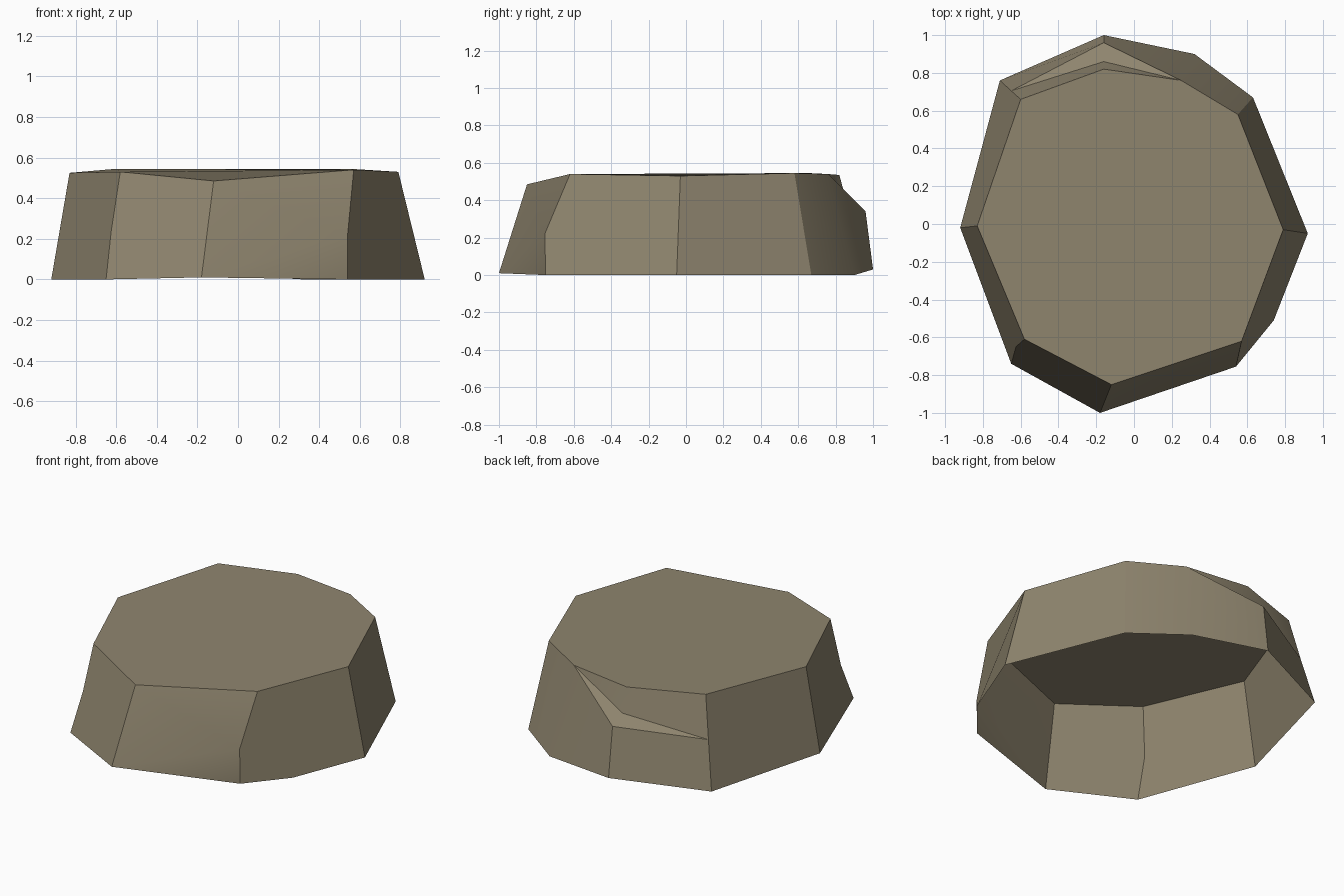
import bpy, bmesh

if "Cube" in bpy.data.objects:
    bpy.data.objects.remove(bpy.data.objects["Cube"])

# Ground ring, counter-clockwise from the back corner
ground = [(-.16, 1, .03), (.32, .90, 0), (.63, .67, 0), (.92, -.05, 0), (.74, -.51, 0),
          (.54, -.75, 0), (-.18, -1, .01), (-.65, -.74, 0), (-.92, -.02, 0), (-.71, .76, 0)]
# Top rim, same numbering (corner 4 has no rim point)
rim = [(-.16, .82, .535), (.25, .76, .54), (.55, .58, .545), (.79, -.03, .53), None,
       (.57, -.62, .54), (-.12, -.85, .485), (-.58, -.61, .53), (-.83, -.01, .525), (-.60, .66, .545)]
# Chips part-way up the walls
chips = {'ledge': (-.16, .96, .34), 'notch': (-.16, .86, .385), 'left': (-.65, .705, .29),
         'front': (.54, -.755, .22), 'dent': (-.625, -.65, .235)}

bm = bmesh.new()
V = {f'g{i}': bm.verts.new(p) for i, p in enumerate(ground)}
V.update({f't{i}': bm.verts.new(p) for i, p in enumerate(rim) if p})
V.update({k: bm.verts.new(p) for k, p in chips.items()})

faces = [
    't0 t1 t2 t3 t5 t6 t7 t8 t9',                       # top
    'g1 g2 t2 t1', 'g2 g3 t3 t2',                       # right-back walls
    'g3 g4 g5 front t5 t3',                             # right-front wall
    'front g6 t6 t5', 'front g5 g6',                    # front walls
    'g6 g7 dent t7 t6', 'g7 g8 t8 t7 dent',             # left-front walls
    'g8 g9 left t9 t8', 'g9 g0 ledge left',             # left-back walls
    'g0 g1 t1 ledge', 'ledge t1 notch', 'left ledge notch',
    'notch t1 t0', 'left notch t0 t9',                  # back notch
]
for f in faces:
    bm.faces.new([V[n] for n in f.split()])
bmesh.ops.recalc_face_normals(bm, faces=bm.faces)
top = max(bm.faces, key=lambda f: f.calc_area())
if top.normal.z < 0:
    bmesh.ops.reverse_faces(bm, faces=bm.faces)

# Rock shell, open underneath
mesh = bpy.data.meshes.new('rock')
bm.to_mesh(mesh)
bm.free()
rock = bpy.data.objects.new('rock', mesh)
bpy.context.collection.objects.link(rock)

stone = bpy.data.materials.new('brown grey stone')
stone.diffuse_color = (.275, .235, .157, 1)
stone.use_nodes = True
stone.node_tree.nodes["Principled BSDF"].inputs["Base Color"].default_value = stone.diffuse_color
mesh.materials.append(stone)

bpy.context.view_layer.objects.active = rock
rock.select_set(True)
bpy.ops.object.shade_smooth_by_angle(angle=0.52)
